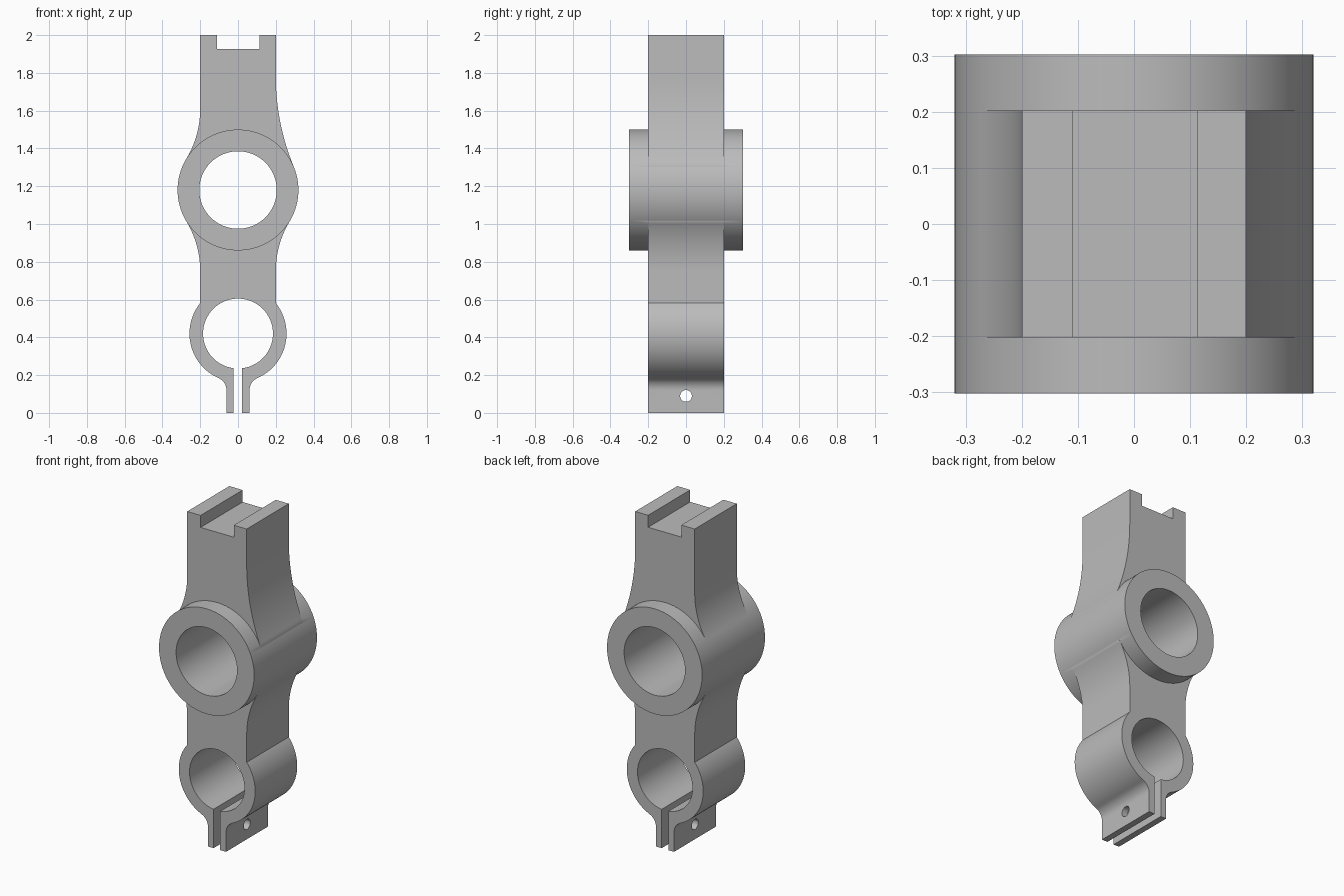
import bpy, bmesh
from math import sin, cos, pi, atan2, hypot, sqrt
from mathutils import Matrix

if "Cube" in bpy.data.objects:
    bpy.data.objects.remove(bpy.data.objects["Cube"])

HUB_Z, HUB_R, HUB_BORE = 1.18, 0.32, 0.205
CLAMP_Z, CLAMP_R, CLAMP_BORE = 0.42, 0.257, 0.185
ARM, TAB, DEPTH, HUB_DEPTH = 0.2, 0.061, 0.202, 0.302

grey = bpy.data.materials.new("grey metal")
grey.use_nodes = True
grey.diffuse_color = (0.5, 0.5, 0.5, 1)
grey.node_tree.nodes["Principled BSDF"].inputs["Base Color"].default_value = (0.5, 0.5, 0.5, 1)


def arc(cx, cz, r, a, b, n):
    return [(cx + r * cos(a + (b - a) * i / n), cz + r * sin(a + (b - a) * i / n))
            for i in range(n + 1)]


def fillet(x, r, z0, big_r, up, n=20):
    """Concave arc from the vertical line at x to a circle centred on (0, z0)."""
    cx = x + r
    dz = up * sqrt((big_r + r) ** 2 - cx ** 2)
    return arc(cx, z0 + dz, r, up * pi, up * (pi + atan2(-abs(dz), -cx) + pi), n)


def make(name, bm):
    bmesh.ops.recalc_face_normals(bm, faces=bm.faces)
    mesh = bpy.data.meshes.new(name)
    bm.to_mesh(mesh)
    bm.free()
    mesh.materials.append(grey)
    ob = bpy.data.objects.new(name, mesh)
    bpy.context.collection.objects.link(ob)
    return ob


def prism(name, outline, depth):
    bm = bmesh.new()
    face = bm.faces.new([bm.verts.new((x, -depth, z)) for x, z in outline])
    new = bmesh.ops.extrude_face_region(bm, geom=[face])["geom"]
    verts = [v for v in new if isinstance(v, bmesh.types.BMVert)]
    bmesh.ops.translate(bm, verts=verts, vec=(0, 2 * depth, 0))
    return make(name, bm)


def cylinder(name, r, length, z, axis, n=96):
    bm = bmesh.new()
    bmesh.ops.create_cone(bm, cap_ends=True, segments=n, radius1=r, radius2=r, depth=length,
                          matrix=Matrix.Translation((0, 0, z)) @ Matrix.Rotation(pi / 2, 4, axis))
    return make(name, bm)


def box(name, x0, x1, z0, z1):
    return prism(name, [(x0, z0), (x1, z0), (x1, z1), (x0, z1)], 0.5)


def side(upper_r):
    """Half outline on +x, from the tab foot up to the arm top."""
    foot = fillet(TAB, 0.07, CLAMP_Z, CLAMP_R, -1, 10)
    x, z = foot[-1]
    start = atan2(z - CLAMP_Z, x)
    end = atan2(sqrt(CLAMP_R ** 2 - ARM ** 2), ARM)
    clamp = arc(0, CLAMP_Z, CLAMP_R, start, end, 40)[1:]
    lower = fillet(ARM, 0.51, HUB_Z, HUB_R, -1)
    upper = fillet(ARM, upper_r, HUB_Z, HUB_R, 1)[::-1]
    return [(TAB, 0)] + foot + clamp + lower + upper + [(ARM, 2)]


# Lever body: the right-hand neck sweeps wider than the left-hand one
outline = side(1.25) + [(-x, z) for x, z in reversed(side(0.51))]
body = prism("lever_body", outline, DEPTH)

# Hub joined on; bores, split, top groove and bolt hole cut away
parts = [
    (cylinder("hub", HUB_R, 2 * HUB_DEPTH, HUB_Z, 'X'), 'UNION'),
    (cylinder("hub_bore_cutter", HUB_BORE, 1, HUB_Z, 'X'), 'DIFFERENCE'),
    (cylinder("clamp_bore_cutter", CLAMP_BORE, 1, CLAMP_Z, 'X'), 'DIFFERENCE'),
    (box("clamp_split_cutter", -0.023, 0.022, -0.1, 0.4), 'DIFFERENCE'),
    (box("top_groove_cutter", -0.11, 0.113, 1.927, 2.1), 'DIFFERENCE'),
    (cylinder("bolt_hole_cutter", 0.031, 0.5, 0.09, 'Y', 32), 'DIFFERENCE'),
]
bpy.ops.object.select_all(action='DESELECT')
body.select_set(True)
bpy.context.view_layer.objects.active = body
for tool, operation in parts:
    mod = body.modifiers.new(tool.name, 'BOOLEAN')
    mod.operation, mod.solver, mod.object = operation, 'EXACT', tool
    bpy.ops.object.modifier_apply(modifier=mod.name)
    bpy.data.objects.remove(tool)

bpy.ops.object.shade_smooth_by_angle(angle=pi / 6)
